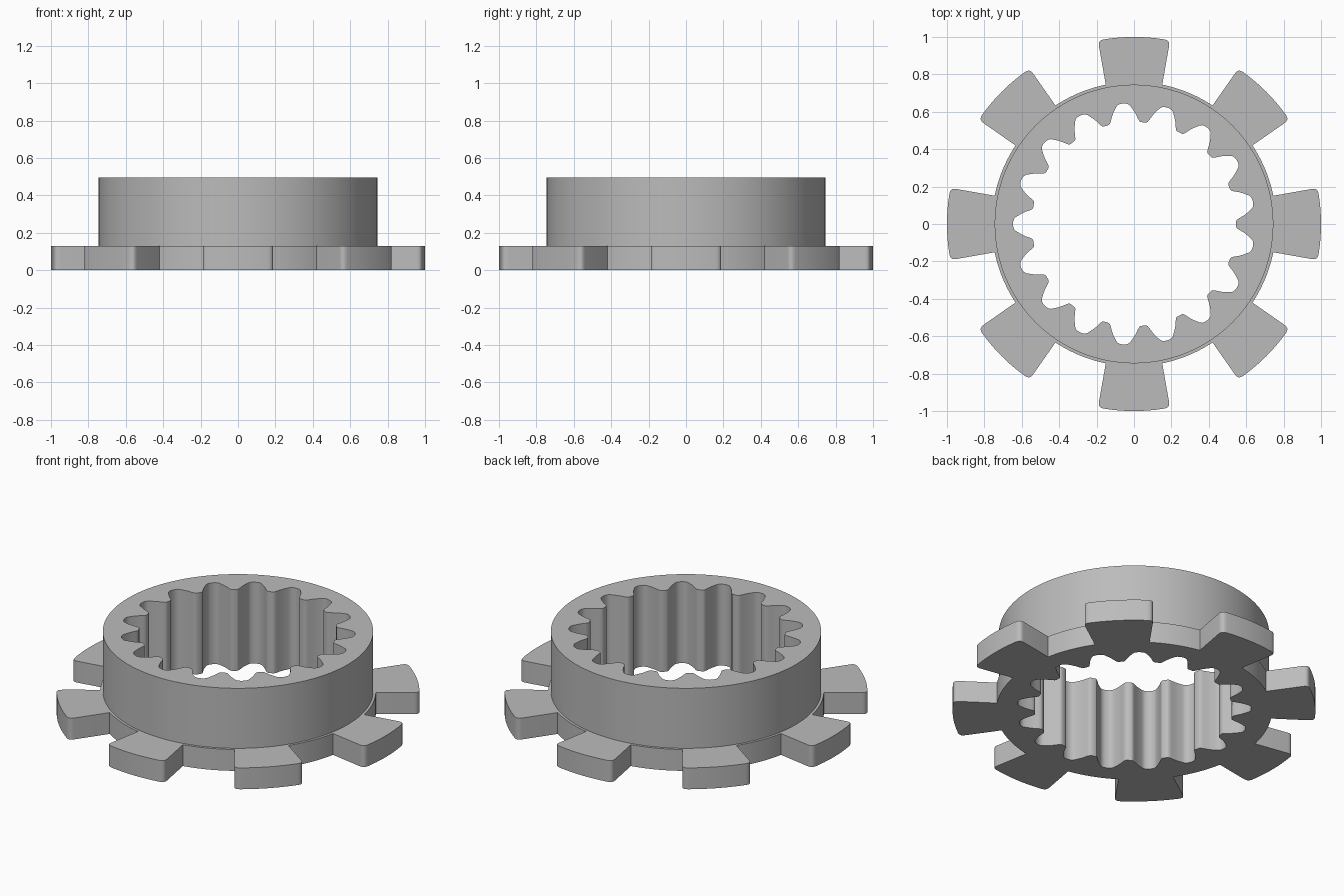
import bpy, bmesh
from math import sin, cos, pi, radians, atan2, hypot
from mathutils import Vector

cube = bpy.data.objects.get("Cube")
if cube:
    bpy.data.objects.remove(cube)

LUGS, TEETH = 8, 17
FLANGE_R, COLLAR_R, LUG_R = 0.76, 0.745, 1.0
FLANGE_Z, TOP_Z = 0.13, 0.495


def polar(r, a):
    return Vector((r * cos(a), r * sin(a)))


def arc(r, a0, a1, n):
    return [polar(r, a0 + (a1 - a0) * i / n) for i in range(n + 1)]


def round_corner(before, corner, after, size, n=5):
    """Quadratic blend across a corner."""
    p = corner + (before - corner).normalized() * size
    q = corner + (after - corner).normalized() * size
    return [p * (1 - t) ** 2 + corner * 2 * t * (1 - t) + q * t * t
            for t in [i / n for i in range(n + 1)]]


def flange_outline():
    """Round flange with flared, soft-cornered lugs."""
    root, tip = 0.2, 0.194          # half angles of a lug
    pts = []
    for k in range(LUGS):
        c = k * 2 * pi / LUGS
        low, high = polar(LUG_R, c - tip), polar(LUG_R, c + tip)
        start, end = polar(FLANGE_R, c - root), polar(FLANGE_R, c + root)
        pts += [start]
        pts += round_corner(start, low, polar(LUG_R, c - tip + 0.03), 0.03)
        pts += arc(LUG_R, c - tip + 0.04, c + tip - 0.04, 10)
        pts += round_corner(polar(LUG_R, c + tip - 0.03), high, end, 0.03)
        pts += arc(FLANGE_R, c + root, c + 2 * pi / LUGS - root, 10)[:-1]
    return pts


def bore_outline():
    """Internal teeth: each pocket is mirrored about its centre line."""
    half = [(9.1, 0.546), (8.3, 0.55), (7.4, 0.564), (6.2, 0.588), (5.0, 0.608),
            (4.0, 0.623), (3.3, 0.634), (2.4, 0.642), (1.2, 0.646)]
    pocket = [(-a, r) for a, r in half] + [(0, 0.647)] + half[::-1]
    return [polar(r, pi + k * 2 * pi / TEETH + radians(a))
            for k in range(TEETH) for a, r in pocket]


bm = bmesh.new()


def loop(points, z):
    verts = [bm.verts.new((p.x, p.y, z)) for p in points]
    edges = [bm.edges.new((v, verts[i - 1])) for i, v in enumerate(verts)]
    return verts, edges


def wall(lower, upper):
    a, b = lower[0], upper[0]
    for i in range(len(a)):
        bm.faces.new((a[i - 1], a[i], b[i], b[i - 1]))


def ring_face(outer, inner):
    bmesh.ops.triangle_fill(bm, edges=outer[1] + inner[1], use_beauty=True,
                            normal=(0, 0, 1))


flange, bore = flange_outline(), bore_outline()
collar = arc(COLLAR_R, 0, 2 * pi, 128)[:-1]
flange_low, flange_high = loop(flange, 0), loop(flange, FLANGE_Z)
collar_low, collar_high = loop(collar, FLANGE_Z), loop(collar, TOP_Z)
bore_low, bore_high = loop(bore, 0), loop(bore, TOP_Z)

# Flat rings, then upright walls
ring_face(flange_low, bore_low)
ring_face(flange_high, collar_low)
ring_face(collar_high, bore_high)
wall(flange_low, flange_high)
wall(collar_low, collar_high)
wall(bore_low, bore_high)
bmesh.ops.recalc_face_normals(bm, faces=bm.faces[:])

mesh = bpy.data.meshes.new("toothed_lug_ring")
bm.to_mesh(mesh)
bm.free()
ring = bpy.data.objects.new("toothed_lug_ring", mesh)
bpy.context.collection.objects.link(ring)

# Plain grey finish
grey = bpy.data.materials.new("plain_grey")
grey.use_nodes = True
colour = (0.5, 0.5, 0.5, 1)
grey.diffuse_color = colour
grey.node_tree.nodes["Principled BSDF"].inputs["Base Color"].default_value = colour
mesh.materials.append(grey)

bpy.ops.object.select_all(action='DESELECT')
ring.select_set(True)
bpy.context.view_layer.objects.active = ring
bpy.ops.object.shade_smooth_by_angle(angle=radians(30))
